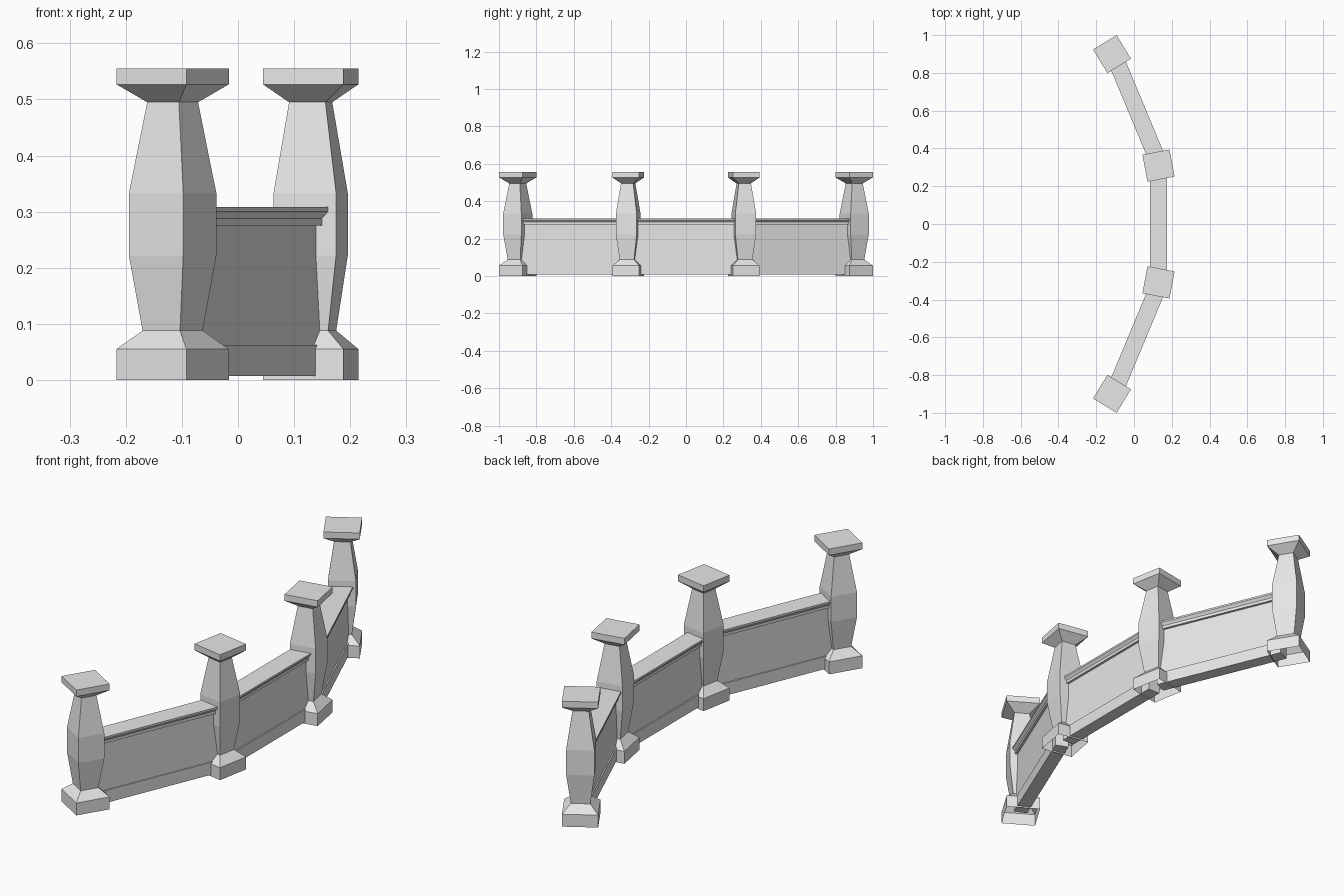
import bpy, bmesh, math
from mathutils import Vector, Matrix

cube = bpy.data.objects.get("Cube")
if cube:
    bpy.data.objects.remove(cube, do_unlink=True)

stone = bpy.data.materials.new("pale_stone")
stone.use_nodes = True
stone.diffuse_color = (0.8, 0.8, 0.8, 1)
stone.node_tree.nodes["Principled BSDF"].inputs["Base Color"].default_value = (0.8, 0.8, 0.8, 1)


def add_object(name, bm, location, angle):
    bmesh.ops.recalc_face_normals(bm, faces=bm.faces)
    mesh = bpy.data.meshes.new(name)
    bm.to_mesh(mesh)
    bm.free()
    mesh.materials.append(stone)
    obj = bpy.data.objects.new(name, mesh)
    obj.matrix_world = Matrix.Translation(location) @ Matrix.Rotation(angle, 4, "Z")
    bpy.context.collection.objects.link(obj)
    return obj


def loft(bm, rings, cap_start, cap_end):
    """Join closed rings of points into a tube with optional end faces."""
    rows = [[bm.verts.new(p) for p in ring] for ring in rings]
    for a, b in zip(rows, rows[1:]):
        for i in range(len(a)):
            j = (i + 1) % len(a)
            bm.faces.new((a[i], a[j], b[j], b[i]))
    if cap_start:
        bm.faces.new(rows[0])
    if cap_end:
        bm.faces.new(rows[-1])


# Pillar: half width and height of each square section
PILLAR = [(0.073, 0), (0.073, 0.055), (0.039, 0.088), (0.0567, 0.222),
          (0.0567, 0.333), (0.033, 0.495), (0.073, 0.527), (0.073, 0.555)]


def pillar(name, x, y, degrees):
    bm = bmesh.new()
    rings = [[(sx * h, sy * h, z) for sx, sy in ((-1, -1), (1, -1), (1, 1), (-1, 1))]
             for h, z in PILLAR]
    loft(bm, rings, False, True)  # hollow underneath
    # the sides must face outwards on the open shell
    obj = add_object(name, bm, Vector((x, y, 0)), math.radians(degrees))
    return obj


# Wall: half thickness and height, from the plinth up to the coping
WALL = [(0.0295, 0.007), (0.0295, 0.062), (0.024, 0.062), (0.024, 0.275),
        (0.035, 0.275), (0.035, 0.288), (0.045, 0.3), (0.045, 0.308)]


def wall(name, start, end, shift):
    a, b = Vector(start), Vector(end)
    along = (b - a).normalized()
    outward = Vector((along.y, -along.x))
    middle = (a + b) / 2 + outward * shift
    half = (b - a).length / 2 - 0.02
    section = WALL + [(-h, z) for h, z in reversed(WALL)]
    bm = bmesh.new()
    loft(bm, [[(h, y, z) for h, z in section] for y in (-half, half)], True, True)
    add_object(name, bm, Vector((middle.x, middle.y, 0)), -math.atan2(along.x, along.y))


END, INNER = (-0.1165, -0.8995), (0.1295, -0.309)

# Front and back halves mirror each other
for side, s in (("front", 1), ("back", -1)):
    end, inner = (END[0], s * END[1]), (INNER[0], s * INNER[1])
    pillar(side + "_end_pillar", *end, -31.3 * s)
    pillar(side + "_inner_pillar", *inner, -10.6 * s)
    first, last = (end, inner) if s > 0 else (inner, end)
    wall(side + "_wall", first, last, 0.0075)

wall("middle_wall", INNER, (INNER[0], -INNER[1]), 0)
